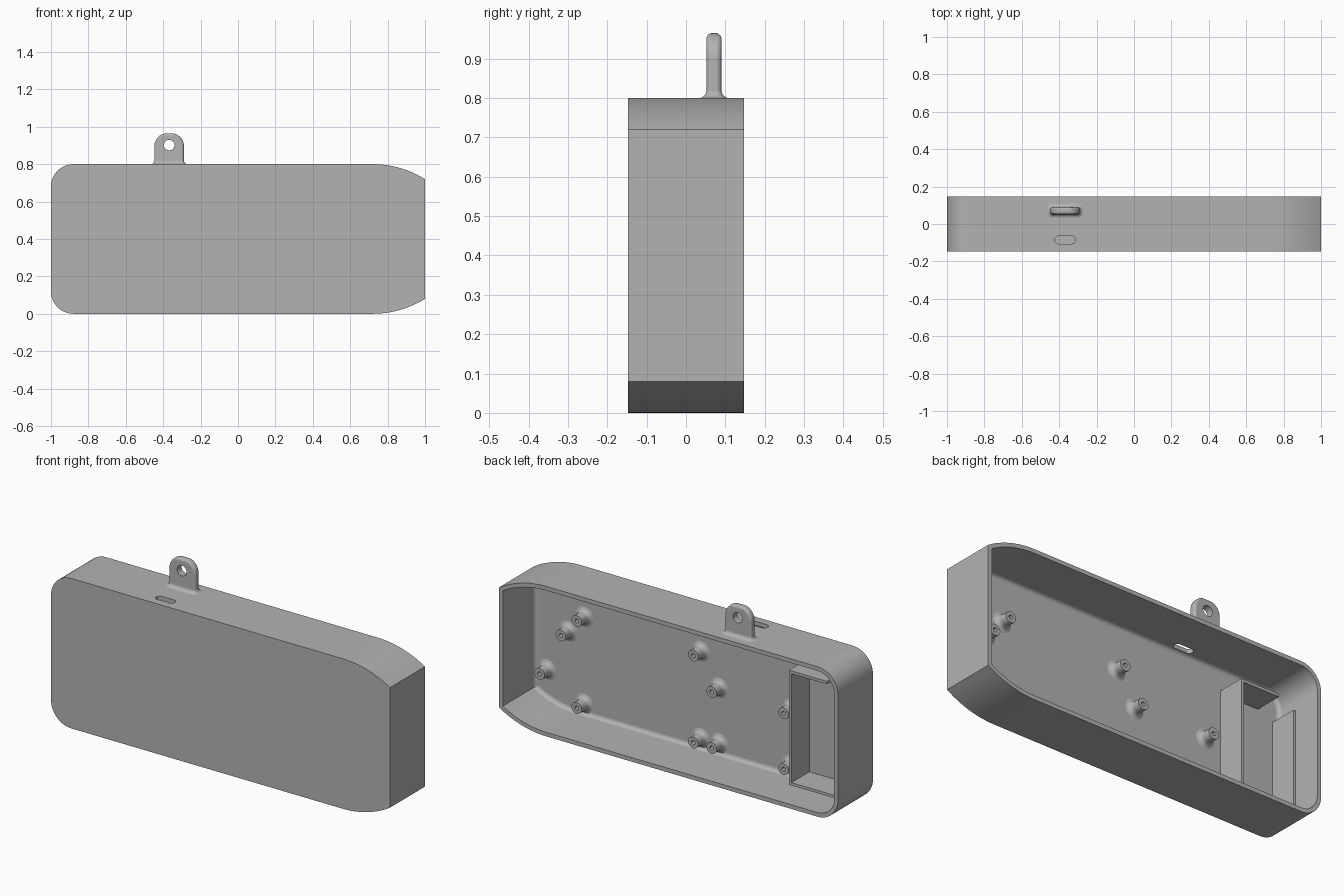
import bpy, bmesh
from math import pi, sin, cos, asin, sqrt
from mathutils import Vector

cube = bpy.data.objects.get("Cube")
if cube:
    bpy.data.objects.remove(cube)

GREY = (0.45, 0.45, 0.45, 1)
mat = bpy.data.materials.new("plain grey")
mat.use_nodes = True
mat.diffuse_color = GREY
mat.node_tree.nodes["Principled BSDF"].inputs["Base Color"].default_value = GREY

DEPTH = 0.1475          # half depth of the case
WALL = 0.022
FLOOR = -DEPTH + WALL   # inner face of the front panel
FILLET = 0.02


def make(name, bm):
    bmesh.ops.remove_doubles(bm, verts=bm.verts, dist=1e-5)
    bmesh.ops.recalc_face_normals(bm, faces=bm.faces)
    mesh = bpy.data.meshes.new(name)
    bm.to_mesh(mesh)
    bm.free()
    mesh.materials.append(mat)
    obj = bpy.data.objects.new(name, mesh)
    bpy.context.collection.objects.link(obj)
    return obj


def activate(obj):
    bpy.ops.object.select_all(action='DESELECT')
    obj.select_set(True)
    bpy.context.view_layer.objects.active = obj


def smooth(obj):
    activate(obj)
    bpy.ops.object.shade_smooth_by_angle(angle=pi / 6)
    mod = obj.modifiers.new("even shading", 'WEIGHTED_NORMAL')
    mod.keep_sharp = True


def cut(obj, cutter):
    mod = obj.modifiers.new("cut", 'BOOLEAN')
    mod.operation = 'DIFFERENCE'
    mod.solver = 'EXACT'
    mod.object = cutter
    activate(obj)
    bpy.ops.object.modifier_apply(modifier=mod.name)
    bpy.data.objects.remove(cutter)


def loft(name, rings):
    """Skin closed rings of equal length and cap both ends."""
    bm = bmesh.new()
    loops = [[bm.verts.new(p) for p in ring] for ring in rings]
    n = len(loops[0])
    for a, b in zip(loops, loops[1:]):
        for i in range(n):
            j = (i + 1) % n
            bm.faces.new((a[i], a[j], b[j], b[i]))
    bm.faces.new(loops[0])
    bm.faces.new(loops[-1])
    return make(name, bm)


def arc(cx, cy, r, a0, a1, n):
    return [Vector((cx + r * cos(a0 + (a1 - a0) * i / n),
                    cy + r * sin(a0 + (a1 - a0) * i / n))) for i in range(n + 1)]


def rounded_rect(hx, hy, r, n=6):
    pts = []
    for k, (sx, sy) in enumerate(((1, 1), (-1, 1), (-1, -1), (1, -1))):
        pts += arc(sx * (hx - r), sy * (hy - r), r, k * pi / 2, (k + 1) * pi / 2, n)
    return pts


def inset(pts, d):
    """Offset a counter-clockwise outline inward."""
    out = []
    for i, p in enumerate(pts):
        e1 = (p - pts[i - 1]).normalized()
        e2 = (pts[(i + 1) % len(pts)] - p).normalized()
        n1, n2 = Vector((-e1.y, e1.x)), Vector((-e2.y, e2.x))
        out.append(p + (n1 + n2) * d / (1 + n1.dot(n2)))
    return out


# Case: rounded at one end, bowed towards the blunt end, open at the back
R, RUN, DROP = 0.12, 0.28, 0.08
BIG = (RUN ** 2 + DROP ** 2) / (2 * DROP)
bow = asin(RUN / BIG)
outline = (arc(1 - RUN, 0.8 - BIG, BIG, pi / 2 - bow, pi / 2, 12)
           + arc(-1 + R, 0.8 - R, R, pi / 2, pi, 12)
           + arc(-1 + R, R, R, pi, 1.5 * pi, 12)
           + arc(1 - RUN, BIG, BIG, -pi / 2, -pi / 2 + bow, 12))

section = [(0, -DEPTH), (0, DEPTH), (WALL, DEPTH), (WALL, FLOOR + FILLET + 0.002)]
for i in range(6):
    a = i * pi / 10
    section.append((WALL + FILLET * (1 - cos(a)), FLOOR + FILLET * (1 - sin(a))))
section.append((WALL + FILLET + 0.002, FLOOR))
case = loft("case_shell", [[(p.x, y, p.y) for p in inset(outline, d)] for d, y in section])

# Slot through the top wall
TAB_X = -0.368
slot = loft("slot_cutter", [[(TAB_X + p.x, -0.085 + p.y, z)
                             for p in rounded_rect(0.055, 0.021, 0.0205)] for z in (0.7, 0.9)])
cut(case, slot)
smooth(case)

# Hanging tab: flared foot, rounded head, round hole
HALF_W, HALF_T, HEAD, TOP = 0.079, 0.019, 0.068, 0.965
levels = [(0.79, 0.02)]
for i in range(7):
    a = i * pi / 12
    levels.append((0.8 + 0.02 * (1 - cos(a)), 0.02 * (1 - sin(a))))
levels = [(z, HALF_W + f, HALF_T + f) for z, f in levels[:1] + sorted(levels[1:])]
for i in range(17):
    a = i * pi / 32
    z = TOP - HEAD * (1 - sin(a))
    lip = max(0, z - (TOP - 0.014))
    levels.append((z, HALF_W - HEAD * (1 - cos(a)),
                   HALF_T - 0.014 + sqrt(max(0, 0.014 ** 2 - lip ** 2))))
tab = loft("hanging_tab", [[(TAB_X + p.x, 0.071 + p.y, z)
                            for p in rounded_rect(a, b, min(a, b) * 0.7)]
                           for z, a, b in levels])
hole = loft("hole_cutter", [[(TAB_X + p.x, y, 0.902 + p.y)
                             for p in arc(0, 0, 0.028, 0, 2 * pi, 32)[:-1]] for y in (0, 0.2)])
cut(tab, hole)
smooth(tab)

# Screw posts: turned profile with a flared foot and a blind hole
TIP = -0.061
POST = [(0.054, FLOOR - 0.004), (0.054, FLOOR), (0.043, FLOOR + 0.003), (0.035, FLOOR + 0.009),
        (0.031, FLOOR + 0.018), (0.03, FLOOR + 0.026), (0.03, TIP), (0.011, TIP),
        (0.011, TIP - 0.05)]


def post(name, x, z):
    smooth(loft(name, [[(x + p.x, y, z + p.y) for p in arc(0, 0, r, 0, 2 * pi, 24)[:-1]]
                       for r, y in POST]))


for x in (0.688, 0.0):
    for z in (0.08, 0.544):
        post("large_board_post", x, z)
for x in (-0.108, -0.532):
    for z in (0.08, 0.378):
        post("small_board_post", x, z)
for x, z in ((0.782, 0.442), (0.907, 0.204)):
    post("side_board_post", x, z)


# Battery bay: thin walls standing on the front panel
def bay_wall(name, x0, x1, z0, z1):
    loft(name, [[(x0, y, z0), (x1, y, z0), (x1, y, z1), (x0, y, z1)]
                for y in (FLOOR - 0.004, 0.026)])


T = 0.015
bay_wall("bay_inner_wall", -0.625 - T, -0.625, 0.056, 0.667)
bay_wall("bay_top_wall", -0.85, -0.625 - T, 0.667 - T, 0.667)
bay_wall("bay_bottom_wall", -0.938, -0.625 - T, 0.056, 0.056 + T)
bay_wall("bay_outer_wall", -0.938 - T, -0.938, 0.056, 0.616)
